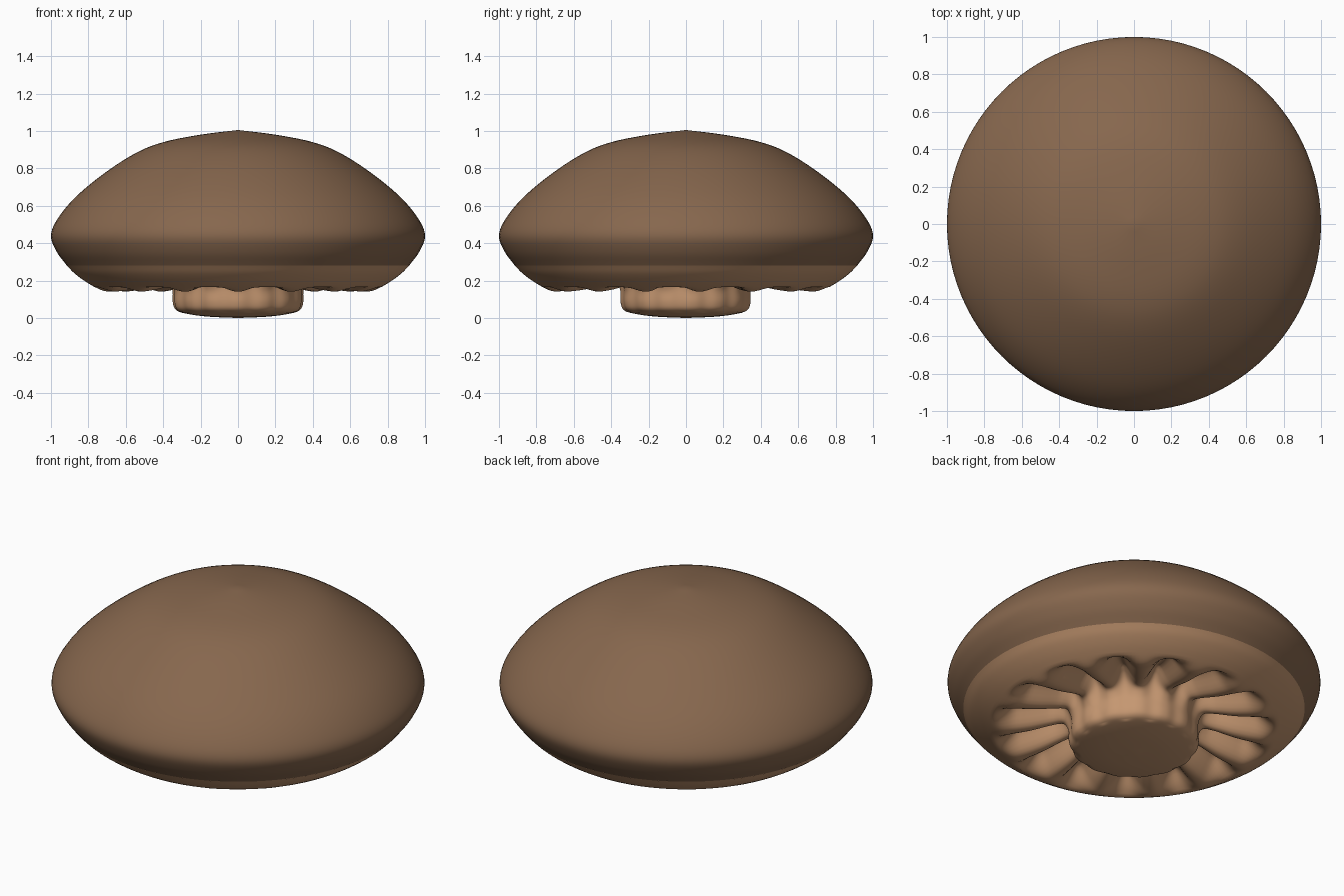
import bpy, bmesh, math
from mathutils import Vector

if "Cube" in bpy.data.objects:
    bpy.data.objects.remove(bpy.data.objects["Cube"])

GROOVES = 15


def material(name, rgb):
    m = bpy.data.materials.new(name)
    m.diffuse_color = (*rgb, 1)
    m.use_nodes = True
    m.node_tree.nodes["Principled BSDF"].inputs["Base Color"].default_value = m.diffuse_color
    return m


def smooth_profile(pts, n):
    # Catmull-Rom curve through the profile points
    p = [Vector(q) for q in pts]
    p = [2 * p[0] - p[1]] + p + [2 * p[-1] - p[-2]]
    out = []
    for i in range(1, len(p) - 2):
        a, b, c, d = p[i - 1:i + 3]
        for k in range(n):
            t = k / n
            out.append(0.5 * (2 * b + (c - a) * t + (2 * a - 5 * b + 4 * c - d) * t * t
                              + (3 * b - a - 3 * c + d) * t ** 3))
    return out + [p[-2]]


def lathe(name, profile, segments, mat, shape=lambda r, z, a: (r, z)):
    # Spin a profile round z; a profile end on the axis becomes a single point
    bm = bmesh.new()
    rings = []
    for r, z in profile:
        if r < 1e-4:
            rings.append([bm.verts.new((0, 0, z))] * segments)
            continue
        ring = []
        for i in range(segments):
            a = 2 * math.pi * i / segments
            rr, zz = shape(r, z, a)
            ring.append(bm.verts.new((rr * math.cos(a), rr * math.sin(a), zz)))
        rings.append(ring)
    for low, high in zip(rings, rings[1:]):
        for i in range(segments):
            j = (i + 1) % segments
            bm.faces.new(dict.fromkeys((low[i], low[j], high[j], high[i])))
    for f in bm.faces:
        f.smooth = True
    mesh = bpy.data.meshes.new(name)
    bm.to_mesh(mesh)
    bm.free()
    mesh.materials.append(mat)
    ob = bpy.data.objects.new(name, mesh)
    bpy.context.collection.objects.link(ob)
    return ob


def gill(r, z, a):
    # Scooped radial grooves between the stem and the rim
    wave = (0.5 + 0.5 * math.cos(GROOVES * (a - math.pi / 2))) ** 1.3
    t = (r - 0.33) / (0.76 - 0.33)
    if 0 < t < 1 and z > 0.08:
        z += 0.11 * wave * min(1, math.sin(math.pi * t) * 1.3) * min(1, (z - 0.08) / 0.06)
    if r < 0.42 and z > 0.03:
        r -= 0.008 * wave
    return r, z


cap_mat = material("cap_brown", (0.24, 0.135, 0.075))
under_mat = material("gill_tan", (0.56, 0.31, 0.165))

# Domed cap with a curled-in rim
cap = smooth_profile([(0.915, 0.28), (0.97, 0.355), (1.0, 0.44), (0.965, 0.53), (0.87, 0.645),
                      (0.72, 0.77), (0.55, 0.88), (0.4, 0.94), (0.2, 0.98), (0, 1.005)], 5)
lathe("mushroom_cap", cap, 96, cap_mat)

# Underside with gills, flowing into the short stem and its base
under = smooth_profile([(0, 0.0), (0.17, 0.008), (0.29, 0.026), (0.335, 0.045), (0.35, 0.085),
                        (0.352, 0.15), (0.38, 0.195), (0.45, 0.185), (0.55, 0.16), (0.65, 0.145),
                        (0.72, 0.145), (0.8, 0.185), (0.87, 0.235), (0.915, 0.28)], 5)
lathe("gills_and_stem", under, 240, under_mat, gill)
